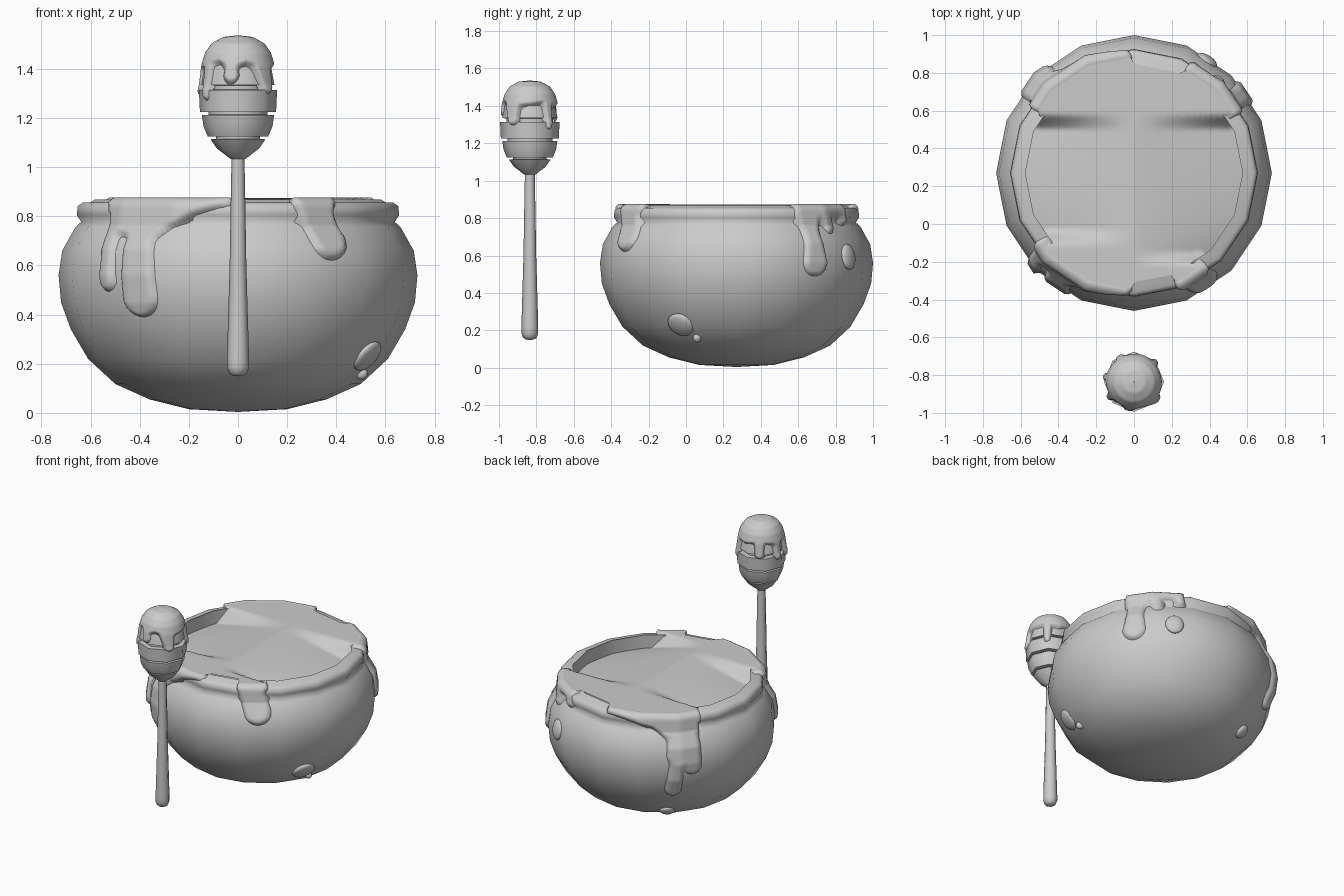
import bpy, bmesh, math
from mathutils import Vector, Matrix

if "Cube" in bpy.data.objects:
    bpy.data.objects.remove(bpy.data.objects["Cube"])

grey = bpy.data.materials.new("plain_grey")
grey.diffuse_color = (0.6, 0.6, 0.6, 1)
grey.use_nodes = True
grey.node_tree.nodes["Principled BSDF"].inputs["Base Color"].default_value = grey.diffuse_color
POT, DIP = (0, 0.27), (0, -0.835)


def finish(bm, name, angle):
    bmesh.ops.remove_doubles(bm, verts=bm.verts, dist=1e-5)
    me = bpy.data.meshes.new(name)
    bm.to_mesh(me)
    bm.free()
    me.materials.append(grey)
    ob = bpy.data.objects.new(name, me)
    bpy.context.collection.objects.link(ob)
    bpy.context.view_layer.objects.active = ob
    ob.select_set(True)
    bpy.ops.object.shade_smooth_by_angle(angle=math.radians(angle))
    ob.select_set(False)


def skin(name, rows, cols, point, keep=lambda i, j: True, angle=50):
    """Closed polar grid; point(i, j) gives a position, i around and j along."""
    bm = bmesh.new()
    vs = [[bm.verts.new(point(i, j)) for j in range(cols)] for i in range(rows)]
    for i in range(rows):
        k = (i + 1) % rows
        for j in range(cols - 1):
            if keep(i, j):
                bm.faces.new((vs[i][j], vs[i][j + 1], vs[k][j + 1], vs[k][j]))
    for v in [v for v in bm.verts if not v.link_faces]:
        bm.verts.remove(v)
    finish(bm, name, angle)


def revolve(name, profile, n, c, angle=50):
    def point(i, j):
        a, (r, z) = 2 * math.pi * i / n, profile[j]
        return (c[0] + r * math.cos(a), c[1] + r * math.sin(a), z)
    skin(name, n, len(profile), point, angle=angle)


def facet(deg, n):
    """Radius factor that follows the flat sides of an n-sided turned body."""
    s = 360 / n
    return math.cos(math.pi / n) / math.cos(math.radians(deg % s - s / 2))


def lerp_table(table, x):
    for (x0, y0), (x1, y1) in zip(table, table[1:]):
        if x0 <= x <= x1:
            return y0 + (y1 - y0) * (x - x0) / (x1 - x0)
    return table[-1][1]


def honey_sheet(name, path, n, c, arc, edge, drips, thick, blend, step):
    """Honey lying on a turned body: a lower edge plus tapered drips (deg, z, r)."""
    w = [0]
    for a, b in zip(path, path[1:]):
        w.append(w[-1] + math.dist(a, b))
    rs, zs = ([(s, p[k]) for s, p in zip(w, path)] for k in (0, 1))

    def at(s):
        return Vector((lerp_table(rs, s), lerp_table(zs, s)))

    top = max(range(len(path)), key=lambda k: path[k][1])
    down = sorted((path[k][1], w[k]) for k in range(top, len(path)))
    per = arc * math.pi / 180
    caps = [(Vector((a * per, lerp_table(down, z))), r, Vector((b * per, lerp_table(down, y))), q)
            for a, z, r, b, y, q in drips]

    def field(deg, s):
        f = lerp_table(edge, deg) - s
        p = Vector((deg * per, s))
        for a, ra, b, rb in caps:
            t = max(0, min(1, (p - a).dot(b - a) / (b - a).length_squared))
            g = ra + (rb - ra) * t - (p - a.lerp(b, t)).length
            h = max(blend - abs(f - g), 0) / blend
            f = max(f, g) + h * h * blend / 4
        return f

    rows = 240
    cols = int(w[-1] / step)
    pts, nor = [], []
    for j in range(cols):
        s = j * step
        pts.append(at(s))
        d = at(min(s + 2 * step, w[-1])) - at(max(s - 2 * step, 0))
        nor.append(Vector((-d.y, d.x)).normalized())
    F = [[field(i * 360 / rows, j * step) for j in range(cols)] for i in range(rows)]

    def point(i, j):
        x = max(-1, min(1, F[i][j] / thick))
        t = math.sin(x * math.pi / 2) * thick
        q = pts[j] + nor[j] * t
        deg = i * 360 / rows
        r = max(q.x, 0) * facet(deg, n)
        return (c[0] + r * math.cos(math.radians(deg)), c[1] + r * math.sin(math.radians(deg)), q.y)

    def keep(i, j):
        k = (i + 1) % rows
        return max(F[i][j], F[i][j + 1], F[k][j], F[k][j + 1]) > -thick * 0.4

    skin(name, rows, cols, point, keep, 100)


# pot with a soft rim and a raised inner lip
lip = [(0.575, 0.70), (0.575, 0.868), (0.582, 0.868), (0.6, 0.857)]
rim = [(0.632, 0.855), (0.652, 0.842), (0.656, 0.805)]
neck = [(0.638, 0.777)]
belly = [(0.662, 0.755), (0.715, 0.66), (0.73, 0.56), (0.72, 0.45), (0.68, 0.34),
         (0.61, 0.22), (0.5, 0.118), (0.36, 0.055), (0.2, 0.015), (0, 0.004)]
revolve("pot", lip + rim + neck + belly, 16, POT, 80)

# honey running over the rim (degrees, distance over the rim)
flow = [(0.59, 0.845)] + rim + belly[:6]
cover = [(0, -.1), (26, -.1), (30, .07), (36, .11), (62, .1), (67, -.1), (89, -.1), (92, .07),
         (110, .1), (120, .13), (128, .21), (146, .18), (150, -.1), (213, -.1), (216, .08),
         (222, .19), (240, .22), (246, .16), (253, .11), (262, .08), (268, .065), (272, -.1),
         (289, -.1), (291, .08), (307, .1), (311, -.1), (360, -.1)]
pot_drips = [(234, .78, .07, 236, .47, .084), (221, .78, .045, 223, .54, .047),
             (298.8, .83, .09, 302.6, .702, .088),
             (36, .82, .09, 36, .7, .055), (36, .7, .055, 36, .565, .076),
             (46, .82, .05, 48, .755, .045), (60, .83, .04, 61, .795, .032),
             (136, .76, .1, 134, .62, .08), (133, .58, .045, 131, .368, .056),
             (140, .72, .07, 141, .535, .06)]
honey_sheet("honey_drips", flow, 16, POT, 0.71, cover, pot_drips, 0.022, 0.022, 0.009)


# honey pool: level along the middle, sinking towards the two bare sides of the lip
dip_right = [(-90, 0), (-56, 0), (-48, 1), (24, 1), (32, 0), (90, 0)]
dip_left = [(-90, 0), (-40, 0), (-32, 1), (24, 1), (32, 0), (90, 0)]


def pool_point(i, j):
    deg, t = i * 1.5, j / 24
    over = max(0, min(1, (lerp_table(cover, deg) + .05) / .1))
    r = (0.577 + 0.04 * over) * t * facet(deg, 16)
    x, y = r * math.cos(math.radians(deg)), r * math.sin(math.radians(deg))
    lat = math.degrees(math.asin(max(-1, min(1, y / 0.577))))
    half = max(0.1, 0.577 * math.cos(math.radians(lat)))
    dip = lerp_table(dip_right if x > 0 else dip_left, lat)
    z = 0.874 - 0.1 * dip * min(1, abs(x) / half) ** 1.2
    return (POT[0] + x, POT[1] + y, z)


skin("honey_pool", 240, 25, pool_point, angle=80)

# loose drops on the belly: degrees, z, half width, half height
for deg, z, a, b in [(57, .593, .06, .07), (-29.5, .23, .075, .073), (-22.7, .16, .022, .026), (129, .15, .05, .05)]:
    prof = sorted((q, p) for p, q in belly)
    r = lerp_table(prof, z) * facet(deg, 16)
    slope = (lerp_table(prof, z + .03) - lerp_table(prof, z - .03)) / .06
    u = Vector((math.cos(math.radians(deg)), math.sin(math.radians(deg)), 0))
    nrm = (u - Vector((0, 0, slope))).normalized()
    side = Vector((-u.y, u.x, 0))
    up = nrm.cross(side)
    m = Matrix((side * a, up * b, nrm * 0.025)).transposed().to_4x4()
    m.translation = Vector((POT[0], POT[1], z)) + u * r
    bm = bmesh.new()
    bmesh.ops.create_uvsphere(bm, u_segments=16, v_segments=10, radius=1, matrix=m)
    finish(bm, "honey_drop", 60)

# dipper: grooved head, then the handle
head = [(0, 1.51), (0.055, 1.505), (0.095, 1.485), (0.12, 1.45), (0.136, 1.40), (0.148, 1.335),
        (0.125, 1.333), (0.125, 1.315), (0.159, 1.313), (0.155, 1.225), (0.12, 1.225), (0.12, 1.213),
        (0.147, 1.211), (0.14, 1.165), (0.123, 1.125), (0.09, 1.125), (0.09, 1.115), (0.112, 1.113),
        (0.085, 1.075), (0.03, 1.033)]
revolve("dipper_head", head, 8, DIP, 60)
revolve("dipper_handle", [(0.026, 1.05), (0.028, 0.95), (0.034, 0.6), (0.045, 0.22), (0.045, 0.185),
                          (0.036, 0.16), (0.018, 0.15), (0, 0.149)], 8, DIP, 60)

# honey cap on the dipper
cap = [(0, 1.52), (0.055, 1.514), (0.097, 1.491), (0.12, 1.457), (0.134, 1.41), (0.144, 1.335),
       (0.15, 1.31), (0.147, 1.225)]
cap_edge = [(0, .2), (30, .19), (75, .21), (120, .19), (165, .21), (210, .2), (235, .18),
            (259, .205), (285, .185), (320, .21), (360, .2)]
cap_drips = [(212, 1.4, .03, 212, 1.293, .021), (318, 1.4, .05, 322, 1.33, .034),
             (259, 1.4, .03, 259, 1.375, .035), (43, 1.4, .03, 43, 1.293, .021),
             (120, 1.4, .035, 120, 1.34, .03), (170, 1.4, .03, 170, 1.31, .022)]
honey_sheet("dipper_honey", cap, 64, DIP, 0.15, cap_edge, cap_drips, 0.016, 0.025, 0.006)
